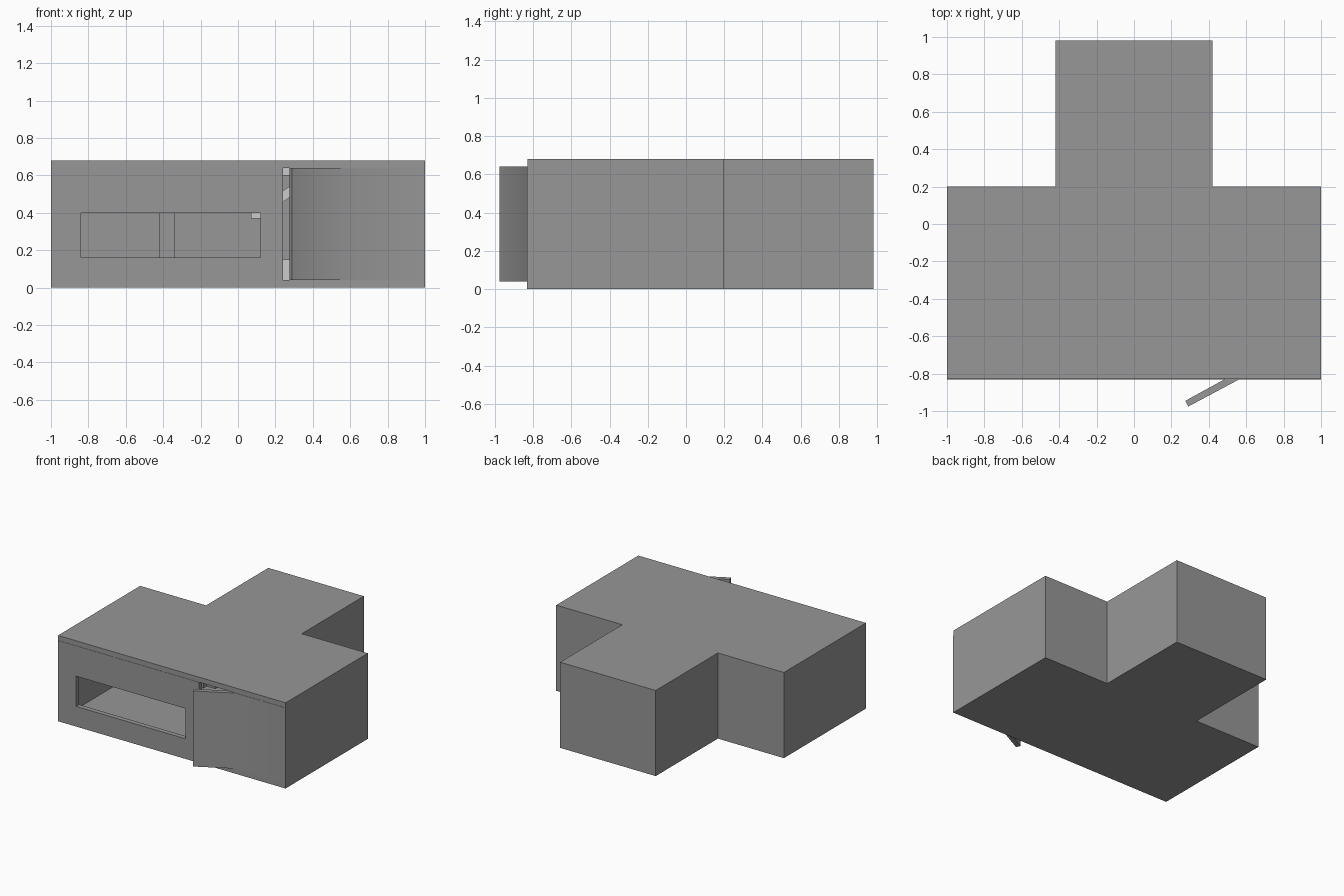
import bpy, bmesh, math

if "Cube" in bpy.data.objects:
    bpy.data.objects.remove(bpy.data.objects["Cube"])

FRONT, MID, BACK = -0.83, 0.20, 0.98   # main depth lines
HALF, WING = 1.0, 0.42                 # half widths of body and wing
SLAB, TOP, T = 0.04, 0.68, 0.04        # slab thickness, height, wall thickness

# Dark grey for the building; the fixture inside stays plain grey
dark = bpy.data.materials.new("dark_grey")
dark.diffuse_color = (0.31, 0.31, 0.31, 1)
dark.use_nodes = True
dark.node_tree.nodes["Principled BSDF"].inputs["Base Color"].default_value = dark.diffuse_color


def finish(name, bm, mat=dark):
    bmesh.ops.recalc_face_normals(bm, faces=bm.faces)
    mesh = bpy.data.meshes.new(name)
    bm.to_mesh(mesh)
    bm.free()
    if mat:
        mesh.materials.append(mat)
    ob = bpy.data.objects.new(name, mesh)
    bpy.context.collection.objects.link(ob)
    return ob


def boxes(name, *dims, mat=dark):
    bm = bmesh.new()
    for x0, x1, y0, y1, z0, z1 in dims:
        for v in bmesh.ops.create_cube(bm, size=1)["verts"]:
            v.co = (x1 if v.co.x > 0 else x0, y1 if v.co.y > 0 else y0, z1 if v.co.z > 0 else z0)
    return finish(name, bm, mat)


def prism(name, outline, z0, z1):
    bm = bmesh.new()
    low = [bm.verts.new((x, y, z0)) for x, y in outline]
    high = [bm.verts.new((x, y, z1)) for x, y in outline]
    bm.faces.new(low)
    bm.faces.new(high)
    for i in range(len(low)):
        bm.faces.new((low[i - 1], low[i], high[i], high[i - 1]))
    return finish(name, bm)


# T-shaped floor and roof
right = [(HALF, FRONT), (HALF, MID), (WING, MID), (WING, BACK)]
plan = right + [(-x, y) for x, y in reversed(right)]
prism("floor", plan, 0, SLAB)
prism("roof", plan, TOP - SLAB, TOP)

# Side, shoulder and wing walls, mirrored left and right
lo, hi = SLAB, TOP - SLAB
for side, s in (("left", -1), ("right", 1)):
    def span(a, b):
        return sorted((s * a, s * b))
    boxes(side + "_wall", (*span(HALF - T, HALF), FRONT, MID, lo, hi))
    boxes(side + "_shoulder_wall", (*span(WING - 0.004, HALF - T), MID - T, MID, lo, hi))
    boxes(side + "_wing_wall", (*span(WING - 0.08, WING), MID, BACK, lo, hi))
boxes("back_wall", (-WING + 0.08, WING - 0.08, BACK - T, BACK, lo, hi))

# Front wall, pieced around the long window and the doorway
f0, f1 = FRONT - 0.002, FRONT + 0.036
wx0, wx1, wz0, wz1 = -0.84, 0.12, 0.16, 0.40
dx0, dx1 = 0.24, 0.56
boxes("front_wall",
      (-HALF, wx0, f0, f1, 0, hi),
      (wx0, wx1, f0, f1, 0, wz0),
      (wx0, wx1, f0, f1, wz1, hi),
      (wx1, dx0, f0, f1, 0, hi),
      (dx0, HALF, f0, f1, 0, lo))

# Door standing ajar, running smoothly into the wall at its hinge
prism("door_and_wall", [(0.29, -0.976), (dx1, f0), (HALF, f0), (HALF, f1), (dx1 - 0.01, f1),
                        (0.275, -0.945)], lo, hi)
door = bpy.data.objects["door_and_wall"]
bpy.context.view_layer.objects.active = door
door.select_set(True)
bpy.ops.object.shade_smooth_by_angle(angle=math.radians(30))

# Pale fixture glimpsed inside: base, post, slanting arm and head
boxes("fixture_base", (0.22, 0.46, -0.10, 0.10, lo, 0.15), mat=None)
boxes("fixture_post", (0.32, 0.38, -0.03, 0.03, 0.15, 0.60), mat=None)
boxes("fixture_top", (0.22, 0.42, -0.05, 0.05, 0.60, hi), mat=None)
arm = boxes("fixture_arm", (-0.28, 0, -0.02, 0.02, -0.025, 0.025), mat=None)
arm.location = (0.34, 0, 0.555)
arm.rotation_euler.y = math.radians(-34)
boxes("fixture_head", (0.07, 0.13, -0.03, 0.03, 0.37, 0.42), mat=None)
